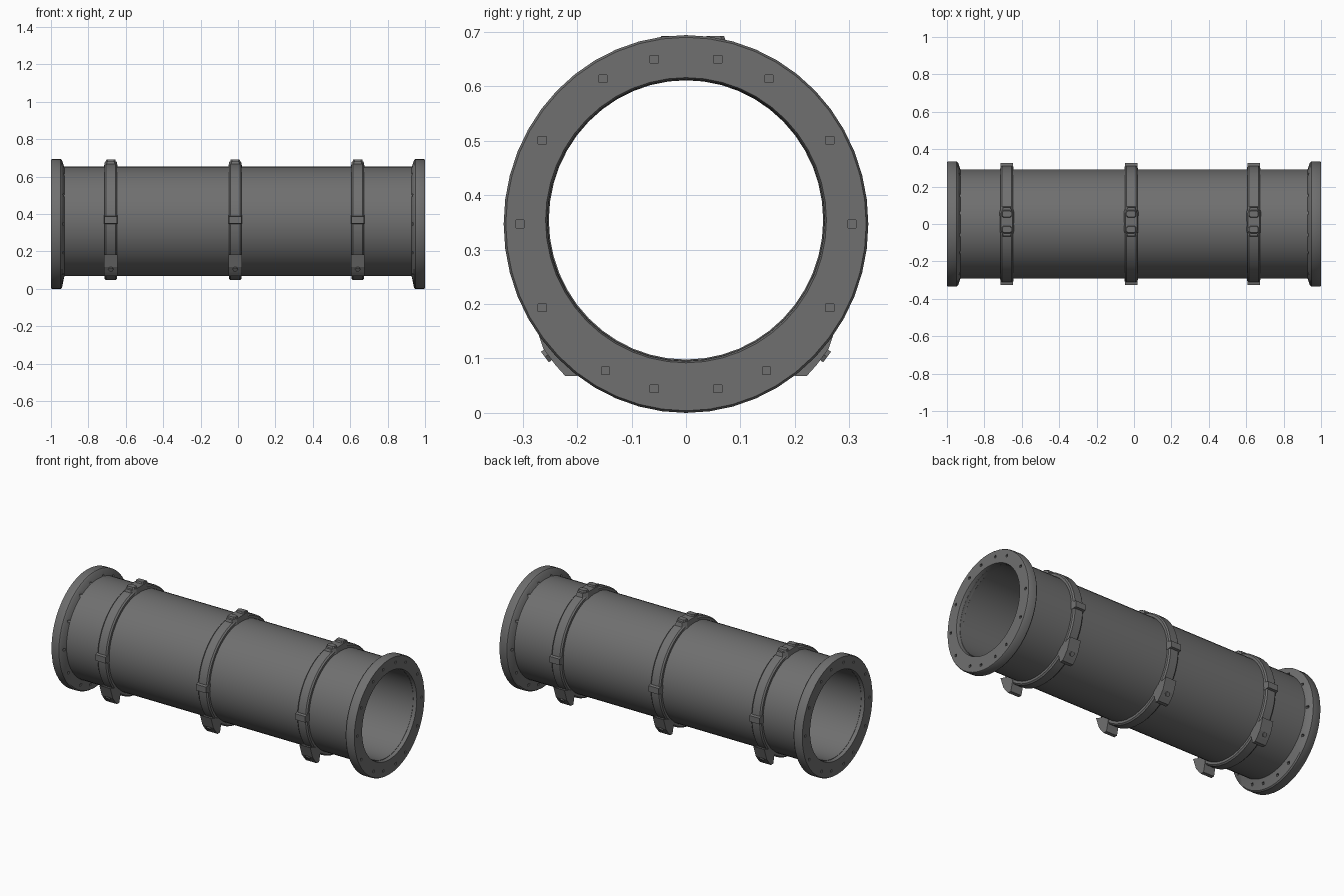
import bpy, bmesh, math
from mathutils import Vector

if "Cube" in bpy.data.objects:
    bpy.data.objects.remove(bpy.data.objects["Cube"])

SEG = 48
CZ = 0.361          # pipe axis height
FZ = 0.347          # flange axis height

grey = bpy.data.materials.new("dark grey metal")
grey.diffuse_color = (0.16, 0.16, 0.16, 1)
grey.use_nodes = True
grey.node_tree.nodes["Principled BSDF"].inputs["Base Color"].default_value = grey.diffuse_color


def finish(name, bm, smooth=True):
    bmesh.ops.recalc_face_normals(bm, faces=bm.faces)
    me = bpy.data.meshes.new(name)
    bm.to_mesh(me)
    bm.free()
    ob = bpy.data.objects.new(name, me)
    bpy.context.collection.objects.link(ob)
    me.materials.append(grey)
    if smooth:
        bpy.ops.object.select_all(action='DESELECT')
        ob.select_set(True)
        bpy.context.view_layer.objects.active = ob
        bpy.ops.object.shade_smooth_by_angle(angle=math.radians(35))
    return ob


def lathe(name, profile):
    """Closed ring round x; profile points are (x, centre z, y radius, z radius)."""
    bm = bmesh.new()
    rings = []
    for x, cz, ry, rz in profile:
        rings.append([bm.verts.new((x, ry * math.sin(2 * math.pi * i / SEG),
                                    cz + rz * math.cos(2 * math.pi * i / SEG)))
                      for i in range(SEG)])
    for a, b in zip(rings, rings[1:] + rings[:1]):
        for i in range(SEG):
            j = (i + 1) % SEG
            bm.faces.new((a[i], a[j], b[j], b[i]))
    return finish(name, bm)


def loft(name, low, high):
    """Solid between two matching outlines."""
    bm = bmesh.new()
    a = [bm.verts.new(p) for p in low]
    b = [bm.verts.new(p) for p in high]
    n = len(a)
    bm.faces.new(a)
    bm.faces.new(b)
    for i in range(n):
        j = (i + 1) % n
        bm.faces.new((a[i], a[j], b[j], b[i]))
    return finish(name, bm, False)


def octagon(x, y, z, w, l, end):
    """Rectangle in plan with narrowed ends."""
    pts = [(-w, -l * .6), (-end, -l), (end, -l), (w, -l * .6),
           (w, l * .6), (end, l), (-end, l), (-w, l * .6)]
    return [(x + px, y + py, z) for px, py in pts]


# Main tube
lathe("pipe_wall", [(-0.98, CZ, 0.292, 0.293), (0.98, CZ, 0.292, 0.293),
                    (0.98, 0.355, 0.252, 0.257), (-0.98, 0.355, 0.252, 0.257)])

# End flanges with shallow bolt holes on both faces
hole_angles = [s * a for a in (11, 29, 60, 90, 120, 150, 169) for s in (1, -1)]
for side, label in ((-1, "left"), (1, "right")):
    flange = lathe(label + "_flange", [
        (side * 1.0, FZ, 0.331, 0.343), (side * 0.994, FZ, 0.335, 0.347),
        (side * 0.948, FZ, 0.335, 0.347), (side * 0.941, FZ, 0.329, 0.341),
        (side * 0.930, 0.358, 0.296, 0.298), (side * 0.925, CZ, 0.285, 0.286),
        (side * 0.960, 0.354, 0.252, 0.257), (side * 0.992, 0.354, 0.255, 0.259),
        (side * 1.0, 0.354, 0.258, 0.262)])
    bm = bmesh.new()
    for deg in hole_angles:
        t = math.radians(deg)
        y, z = 0.305 * math.sin(t), FZ - 0.308 * math.cos(t)
        for x0, x1 in ((0.985, 1.02), (0.915, 0.95)):
            r = bmesh.ops.create_cube(bm, size=1)
            for v in r["verts"]:
                v.co = Vector((side * (x0 if v.co.x < 0 else x1),
                               y + v.co.y * 0.015, z + v.co.z * 0.014))
    cutter = finish("hole_cutter", bm, False)
    cutter.hide_render = True
    mod = flange.modifiers.new("holes", 'BOOLEAN')
    mod.operation = 'DIFFERENCE'
    mod.solver = 'EXACT'
    mod.object = cutter
    bpy.ops.object.select_all(action='DESELECT')
    flange.select_set(True)
    bpy.context.view_layer.objects.active = flange
    bpy.ops.object.modifier_apply(modifier="holes")
    bpy.data.objects.remove(cutter, do_unlink=True)

# Clamp bands with top clasp, side lugs and feet
for n, bx in enumerate((-0.68, -0.015, 0.64), 1):
    tag = "_%d" % n
    w = 0.033
    lathe("clamp_band" + tag, [
        (bx - w, CZ, 0.285, 0.286), (bx - w, CZ, 0.306, 0.307),
        (bx - w + 0.008, CZ, 0.313, 0.314), (bx + w - 0.008, CZ, 0.313, 0.314),
        (bx + w, CZ, 0.306, 0.307), (bx + w, CZ, 0.285, 0.286)])

    # top clasp: tapered block with two raised ears and a bolt between
    loft("top_clasp" + tag, octagon(bx, 0.012, 0.64, 0.040, 0.088, 0.028),
         octagon(bx, 0.012, 0.682, 0.031, 0.075, 0.018))
    for s in (-1, 1):
        loft("clasp_ear%s_%s" % (tag, "back" if s > 0 else "front"),
             octagon(bx, 0.012 + s * 0.042, 0.675, 0.028, 0.022, 0.02),
             octagon(bx, 0.012 + s * 0.042, 0.692, 0.024, 0.016, 0.016))

    for s, lab in ((-1, "front"), (1, "back")):
        # side lug
        def rect(y, hw, z0, z1):
            return [(bx - hw, s * y, z0), (bx + hw, s * y, z0),
                    (bx + hw, s * y, z1), (bx - hw, s * y, z1)]
        loft("side_lug%s_%s" % (tag, lab), rect(0.285, 0.036, 0.345, 0.395),
             rect(0.327, 0.033, 0.350, 0.386))

        # wedge foot
        prof = [(0.285, 0.185), (0.262, 0.118), (0.240, 0.088), (0.222, 0.068),
                (0.200, 0.068), (0.180, 0.150)]
        loft("foot%s_%s" % (tag, lab),
             [(bx - 0.036, s * y, z) for y, z in prof],
             [(bx + 0.036, s * y, z) for y, z in prof])

        # small bolt on the foot
        def bolt(d):
            c = Vector((bx, s * (0.252 + 0.8 * d), 0.108 - 0.6 * d))
            u, v = Vector((1, 0, 0)), Vector((0, s * 0.6, 0.8))
            return [c + 0.014 * (math.cos(k * math.pi / 3) * u
                                 + math.sin(k * math.pi / 3) * v) for k in range(6)]
        loft("foot_bolt%s_%s" % (tag, lab), bolt(-0.01), bolt(0.009))
